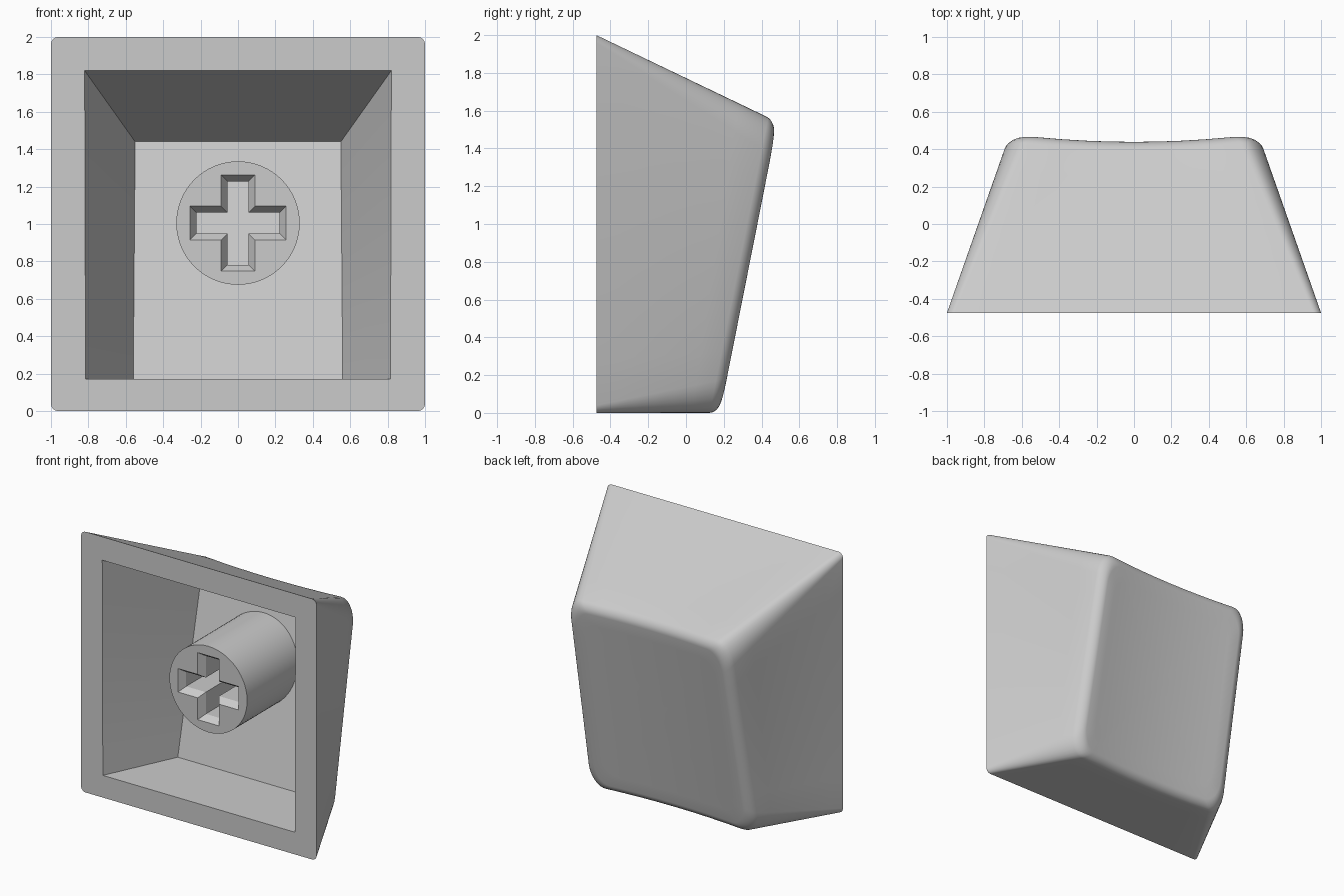
import bpy, bmesh
from math import sin, cos, pi, radians

cube = bpy.data.objects.get("Cube")
if cube:
    bpy.data.objects.remove(cube)

grey = bpy.data.materials.new("light_grey_plastic")
grey.use_nodes = True
colour = (0.6, 0.6, 0.6, 1)
grey.diffuse_color = colour
grey.node_tree.nodes["Principled BSDF"].inputs["Base Color"].default_value = colour

FRONT = -0.475          # plane of the open rim
TOP_Z = 1.54            # height of the upper edge of the touch face
FILLET = 0.055


def touch_plane(z):
    return 0.18 + 0.198 * z


def dish(x):
    return 0.036 * max(0, 1 - (x / 0.62) ** 2)


def cavity_floor(z):
    return 0.034 + 0.21 * z


def rounded_rect(half_low, half_high, z0, z1, radius, side=8, corner=8):
    """Closed (x, z) outline, slightly trapezoid, with a fixed point count."""
    mid, half_z = (z0 + z1) / 2, (z1 - z0) / 2
    arcs = []
    for k, (sx, sz) in enumerate([(1, 1), (-1, 1), (-1, -1), (1, -1)]):
        cx, cz = sx * (1 - radius), sz * (half_z - radius)
        angles = [(k + i / corner) * pi / 2 for i in range(corner + 1)]
        arcs.append([(cx + radius * cos(a), cz + radius * sin(a)) for a in angles])
    points = []
    for k, arc in enumerate(arcs):
        points += arc
        (ax, az), (bx, bz) = arc[-1], arcs[(k + 1) % 4][0]
        points += [(ax + (bx - ax) * i / side, az + (bz - az) * i / side)
                   for i in range(1, side)]
    out = []
    for x, z in points:
        f = (z + half_z) / (2 * half_z)
        width = half_low + (half_high - half_low) * f
        # keep corner arcs round after the width is applied
        out.append((x * width, mid + z))
    return out


def loft(bm, rings):
    """Skin consecutive closed rings and return the vertex rings."""
    loops = [[bm.verts.new(p) for p in ring] for ring in rings]
    for a, b in zip(loops, loops[1:]):
        for i in range(len(a)):
            j = (i + 1) % len(a)
            bm.faces.new((a[i], a[j], b[j], b[i]))
    return loops


def finish(bm, name):
    bmesh.ops.remove_doubles(bm, verts=bm.verts, dist=1e-5)
    bmesh.ops.dissolve_degenerate(bm, edges=bm.edges, dist=1e-5)
    bmesh.ops.recalc_face_normals(bm, faces=bm.faces)
    mesh = bpy.data.meshes.new(name)
    bm.to_mesh(mesh)
    bm.free()
    mesh.materials.append(grey)
    obj = bpy.data.objects.new(name, mesh)
    bpy.context.collection.objects.link(obj)
    bpy.ops.object.select_all(action="DESELECT")
    obj.select_set(True)
    bpy.context.view_layer.objects.active = obj
    bpy.ops.object.shade_smooth_by_angle(angle=radians(30))
    return obj


# Key shell: cavity floor, cavity wall, rim, outer wall, rounded edge, dished face
base = rounded_rect(1, 1, 0, 2, 0.04)
top = rounded_rect(0.69, 0.67, 0, TOP_Z, 0.18)
opening = rounded_rect(0.815, 0.82, 0.17, 1.82, 0)
floor = rounded_rect(0.56, 0.55, 0.17, 1.44, 0)


def shell_ring(drop, inset):
    ring = []
    for (bx, bz), (tx, tz) in zip(base, top):
        height = touch_plane(tz) - dish(tx) - FRONT
        t = 1 - drop / height
        x, z = bx + (tx - bx) * t, bz + (tz - bz) * t
        x *= 1 - inset / 0.68
        z = TOP_Z / 2 + (z - TOP_Z / 2) * (1 - inset / (TOP_Z / 2))
        ring.append((x, touch_plane(z) - dish(x) - drop, z))
    return ring


def wall_ring(t):
    start = [(x, FRONT, z) for x, z in base]
    end = shell_ring(FILLET, 0)
    return [tuple(a + (b - a) * t for a, b in zip(p, q)) for p, q in zip(start, end)]


rings = [[(x, cavity_floor(z), z) for x, z in floor],
         [(x, FRONT, z) for x, z in opening]]
rings += [wall_ring(i / 6) for i in range(6)]
for i in range(7):
    a = i / 6 * pi / 2
    rings.append(shell_ring(FILLET * (1 - sin(a)), FILLET * (1 - cos(a))))
face_edge = rings[-1]
for i in range(1, 9):
    s = 1 - i / 8
    ring = []
    for x, _, z in face_edge:
        x, z = x * s, TOP_Z / 2 + (z - TOP_Z / 2) * s
        ring.append((x, touch_plane(z) - dish(x), z))
    rings.append(ring)

bm = bmesh.new()
loops = loft(bm, rings)
bm.faces.new(loops[0])
finish(bm, "key_shell")

# Stem: round post with a chamfered cross socket reaching the cavity floor
STEM_Z, STEM_Y, RADIUS = 1.005, -0.36, 0.33


def cross(inset):
    arm, half = 0.257 - inset, 0.09 - inset
    quarter = [(arm, -half), (arm, half), (half, half)]
    points = []
    for k in range(4):
        c, s = round(cos(k * pi / 2)), round(sin(k * pi / 2))
        points += [(x * c - z * s, STEM_Z + x * s + z * c) for x, z in quarter]
    return points


def at_front(points, depth=0):
    return [(x, STEM_Y + depth, z) for x, z in points]


def at_floor(points):
    return [(x, cavity_floor(z) + 0.01, z) for x, z in points]


circle = [(RADIUS * cos(i * pi / 32), STEM_Z + RADIUS * sin(i * pi / 32))
          for i in range(64)]
bm = bmesh.new()
post = loft(bm, [at_front(circle), at_floor(circle)])
socket = loft(bm, [at_front(cross(0)), at_front(cross(0.034), 0.05),
                   at_floor(cross(0.034))])
for outer, inner in ((post[0], socket[0]), (post[-1], socket[-1])):
    edges = [bm.edges.get((loop[i - 1], loop[i]))
             for loop in (outer, inner) for i in range(len(loop))]
    bmesh.ops.triangle_fill(bm, edges=edges, use_beauty=True, normal=(0, -1, 0))
finish(bm, "stem")
